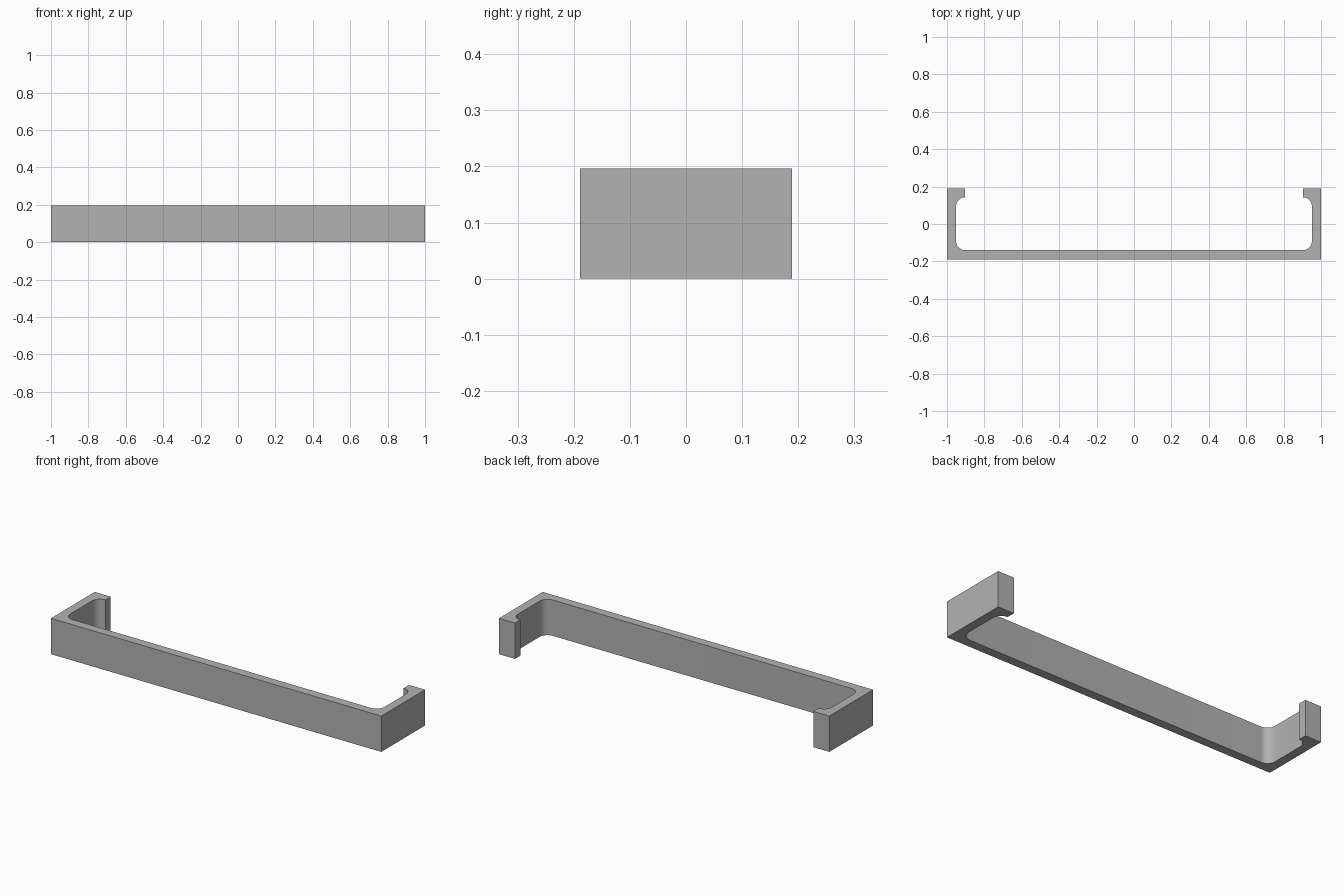
import bpy, bmesh, math

cube = bpy.data.objects.get("Cube")
if cube:
    bpy.data.objects.remove(cube)

HALF_X, HALF_Y, HEIGHT = 1.0, 0.189, 0.196
WALL, LIP, RADIUS, STEPS = 0.049, 0.097, 0.048, 10

# Plain grey material
grey = bpy.data.materials.new("grey")
grey.use_nodes = True
colour = (0.45, 0.45, 0.45, 1)
grey.diffuse_color = colour
grey.node_tree.nodes["Principled BSDF"].inputs["Base Color"].default_value = colour


def arc(cx, cy, start, end):
    """Points of a rounded inner corner."""
    angles = [math.radians(start + (end - start) * i / STEPS) for i in range(STEPS + 1)]
    return [(cx + RADIUS * math.cos(a), cy + RADIUS * math.sin(a)) for a in angles]


# Right half of the outline: outer corner, lip, then the two rounded inner corners
inner_x, inner_y = HALF_X - WALL, HALF_Y - WALL
half = [(HALF_X, -HALF_Y), (HALF_X, HALF_Y),
        (HALF_X - LIP, HALF_Y), (HALF_X - LIP, inner_y + 0.003)]
half += arc(inner_x - RADIUS, inner_y + 0.003 - RADIUS, 90, 0)
half += arc(inner_x - RADIUS, RADIUS - inner_y, 0, -90)
outline = half + [(-x, y) for x, y in reversed(half)]

# Bracket: mirrored outline extruded upwards
bm = bmesh.new()
base = bm.faces.new([bm.verts.new((x, y, 0)) for x, y in outline])
bmesh.ops.remove_doubles(bm, verts=bm.verts, dist=0.0001)
top = bmesh.ops.extrude_face_region(bm, geom=bm.faces[:], use_keep_orig=True)
bmesh.ops.translate(bm, vec=(0, 0, HEIGHT),
                    verts=[v for v in top["geom"] if isinstance(v, bmesh.types.BMVert)])
bmesh.ops.recalc_face_normals(bm, faces=bm.faces)
mesh = bpy.data.meshes.new("bracket")
bm.to_mesh(mesh)
bm.free()
mesh.materials.append(grey)
bracket = bpy.data.objects.new("bracket", mesh)
bpy.context.collection.objects.link(bracket)

# Smooth fillets with sharp outer edges
bpy.ops.object.select_all(action="DESELECT")
bracket.select_set(True)
bpy.context.view_layer.objects.active = bracket
bpy.ops.object.shade_smooth_by_angle(angle=math.radians(30))
